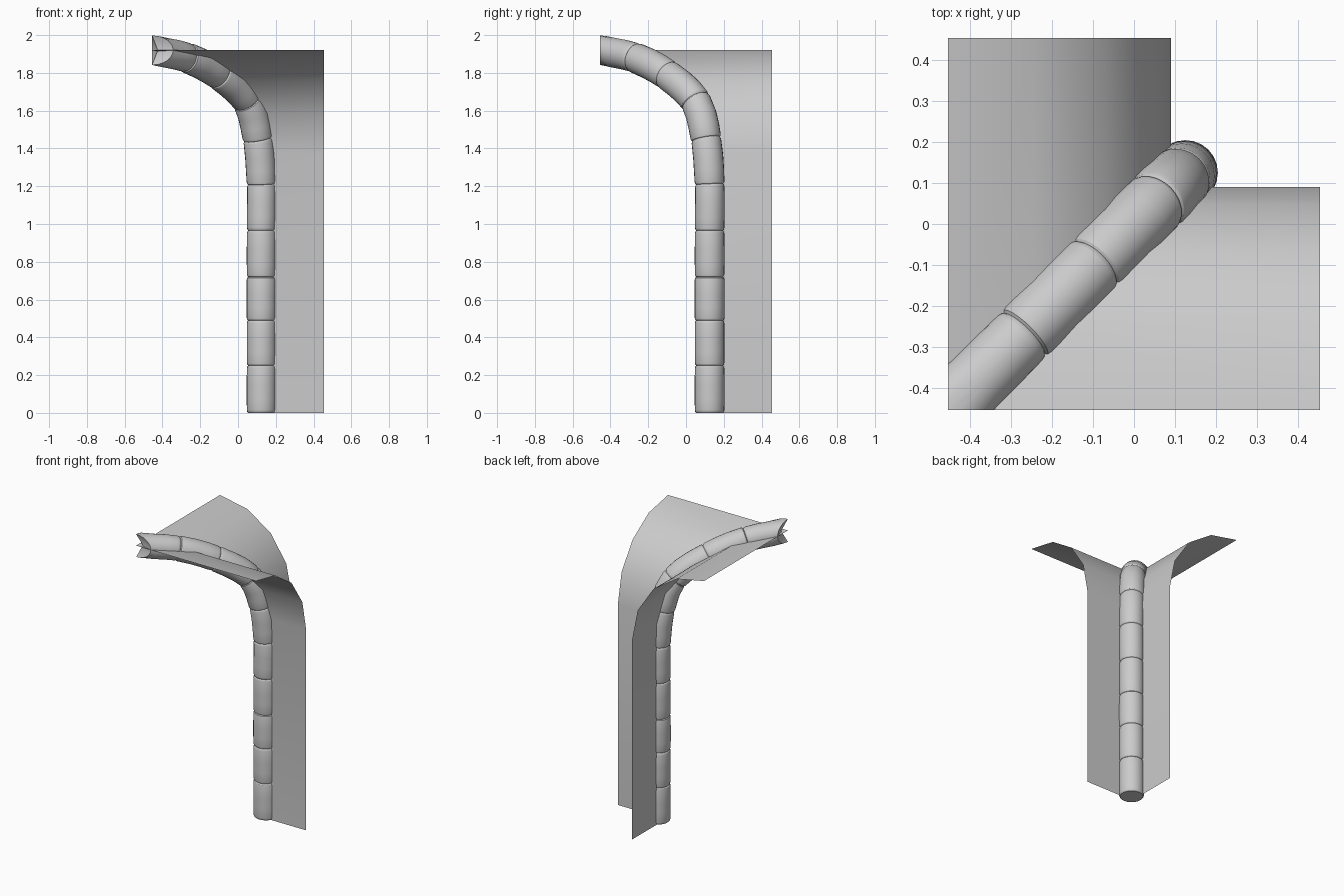
import bpy, bmesh, math, random
from mathutils import Vector

cube = bpy.data.objects.get("Cube")
if cube:
    bpy.data.objects.remove(cube, do_unlink=True)

random.seed(4)
EDGE = 0.455      # outer limit of the vault
WALL = 0.09       # wall plane
TOP = 1.92        # crown height
RADIUS = 0.079    # rib radius
SIDES = 24

stone = bpy.data.materials.new("grey_stone")
stone.use_nodes = True
stone.diffuse_color = (0.6, 0.6, 0.6, 1)
stone.node_tree.nodes["Principled BSDF"].inputs["Base Color"].default_value = (0.6, 0.6, 0.6, 1)


def finish(name, bm, angle):
    """Turn the bmesh into a smooth-shaded object."""
    mesh = bpy.data.meshes.new(name)
    bm.to_mesh(mesh)
    bm.free()
    mesh.materials.append(stone)
    obj = bpy.data.objects.new(name, mesh)
    bpy.context.collection.objects.link(obj)
    bpy.ops.object.select_all(action='DESELECT')
    obj.select_set(True)
    bpy.context.view_layer.objects.active = obj
    bpy.ops.object.shade_smooth_by_angle(angle=math.radians(angle))
    return obj


# Vault webs: straight wall, then a quarter arc, mitred along the diagonal
arc = EDGE + WALL
profile = [(WALL, 0)]
for i in range(5):
    a = math.radians(90 * i / 4)
    profile.append((-EDGE + arc * math.cos(a), TOP - arc + arc * math.sin(a)))

for name, swap in (("left_vault_web", True), ("right_vault_web", False)):
    bm = bmesh.new()
    rows = []
    for d, z in profile:
        far = (EDGE, d, z) if swap else (d, EDGE, z)
        rows.append((bm.verts.new((d, d, z)), bm.verts.new(far)))
    for (a, b), (c, d) in zip(rows, rows[1:]):
        bm.faces.new((a, b, d, c) if swap else (b, a, c, d))
    finish(name, bm, 40)

# Rib: block joints along the diagonal as (x = y, z)
joints = [(0.125, z) for z in (0, 0.25, 0.49, 0.72, 0.965, 1.21)]
joints += [(0.106, 1.45), (0.05, 1.65), (-0.1, 1.79), (-0.27, 1.88), (-EDGE, TOP)]
points = [Vector((d, d, z)) for d, z in joints]
points = [2 * points[0] - points[1]] + points + [2 * points[-1] - points[-2]]
side = Vector((1, -1, 0)).normalized()


def path(i, t):
    """Point and direction on the smooth curve through the joints."""
    p0, p1, p2, p3 = points[i:i + 4]
    b, c, d = p2 - p0, 2 * p0 - 5 * p1 + 4 * p2 - p3, 3 * p1 - p0 - 3 * p2 + p3
    return p1 + (b * t + c * t * t + d * t ** 3) / 2, (b + 2 * c * t + 3 * d * t * t).normalized()


def ring(bm, i, t, radius):
    centre, tangent = path(i, t)
    up = tangent.cross(side)
    angles = [math.tau * k / SIDES for k in range(SIDES)]
    return [bm.verts.new(centre + radius * (side * math.cos(a) + up * math.sin(a))) for a in angles]


bm = bmesh.new()
rings = []
last = len(joints) - 2
for i in range(last + 1):
    size = RADIUS * random.uniform(0.98, 1.03)
    # rounded block ends leave a narrow groove at each joint
    shape = [(0, 0.91), (0.02, 0.97), (0.06, 1), (0.3, 1.01), (0.6, 1.01)]
    if i < last:
        shape += [(0.94, 1), (0.98, 0.97)]
    for t, scale in shape:
        rings.append(ring(bm, i, t, size * scale))

# Mitred rib end, cut flush with both outer limits
end = ring(bm, last, 1, RADIUS)
for v in end:
    shift = -EDGE - min(v.co.x, v.co.y)
    v.co += Vector((shift, shift, 0))
rings.append(end)

for lower, upper in zip(rings, rings[1:]):
    for k in range(SIDES):
        n = (k + 1) % SIDES
        bm.faces.new((lower[k], lower[n], upper[n], upper[k]))
bm.faces.new(rings[0])
hub = bm.verts.new((-EDGE + 0.03, -EDGE + 0.03, TOP))
for k in range(SIDES):
    bm.faces.new((end[k], end[(k + 1) % SIDES], hub))
bmesh.ops.recalc_face_normals(bm, faces=bm.faces)
finish("vault_rib", bm, 30)
